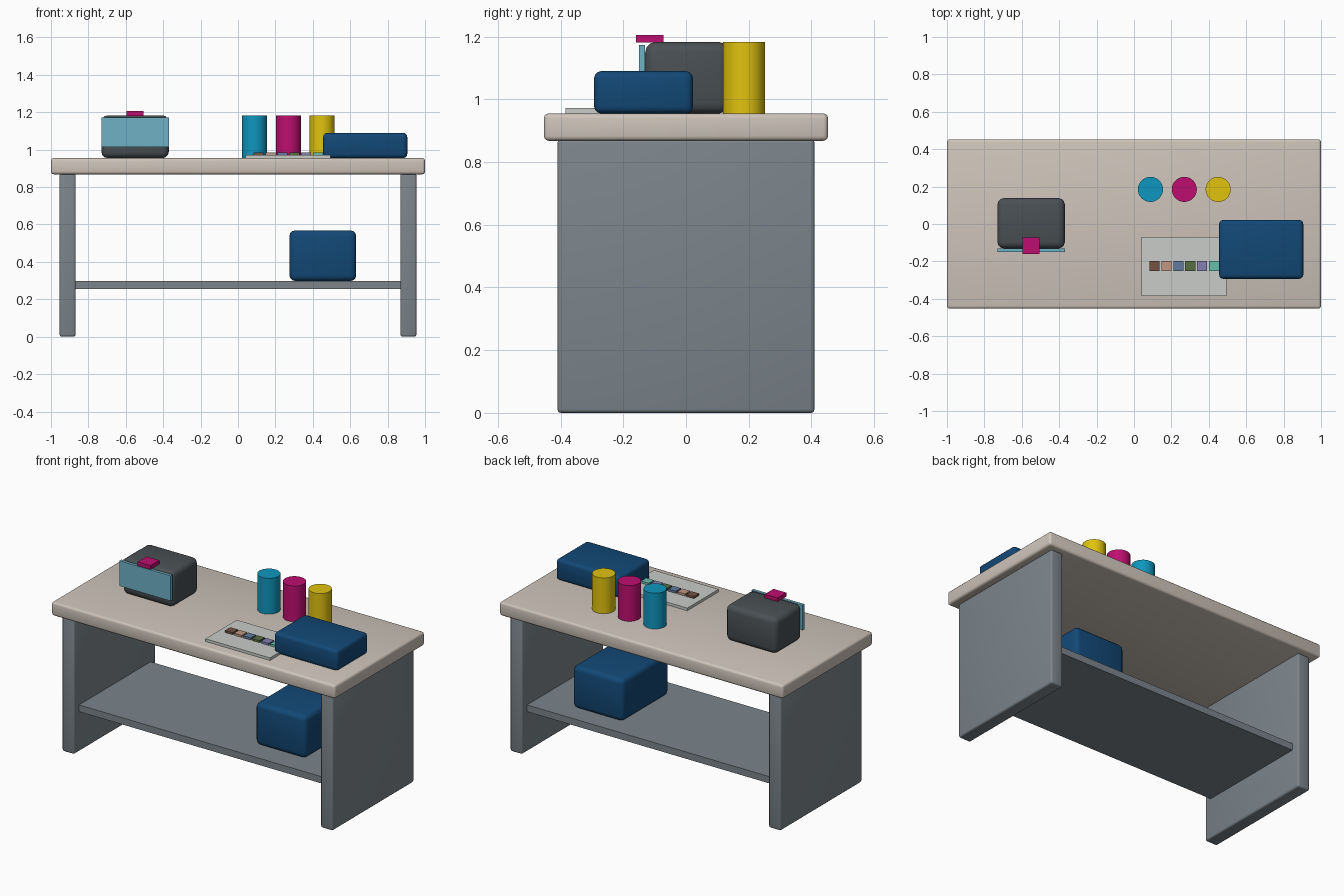
import bpy, bmesh
from math import radians

if "Cube" in bpy.data.objects:
    bpy.data.objects.remove(bpy.data.objects["Cube"])


def material(name, rgb):
    """Material from 0-255 sRGB values."""
    m = bpy.data.materials.new(name)
    lin = [((c / 255 + 0.055) / 1.055) ** 2.4 if c > 10 else c / 255 / 12.92 for c in rgb]
    m.diffuse_color = (*lin, 1)
    m.use_nodes = True
    m.node_tree.nodes["Principled BSDF"].inputs["Base Color"].default_value = m.diffuse_color
    return m


def finish(name, bm, mat, bevel=0, segments=3):
    me = bpy.data.meshes.new(name)
    bm.to_mesh(me)
    bm.free()
    ob = bpy.data.objects.new(name, me)
    bpy.context.collection.objects.link(ob)
    me.materials.append(mat)
    if bevel:
        mod = ob.modifiers.new("Bevel", "BEVEL")
        mod.width, mod.segments = bevel, segments
        mod.limit_method = 'ANGLE'
    bpy.ops.object.select_all(action='DESELECT')
    ob.select_set(True)
    bpy.context.view_layer.objects.active = ob
    if bevel:
        bpy.ops.object.modifier_apply(modifier="Bevel")
    bpy.ops.object.shade_smooth_by_angle(angle=radians(35))
    return ob


def box(name, x, y, z, mat, bevel=0):
    """Box from (min, max) ranges, with optional rounded edges."""
    bm = bmesh.new()
    bmesh.ops.create_cube(bm, size=1)
    for v in bm.verts:
        v.co = [r[0] + (c + 0.5) * (r[1] - r[0]) for c, r in zip(v.co, (x, y, z))]
    return finish(name, bm, mat, bevel)


def cylinder(name, x, y, z, radius, mat):
    bm = bmesh.new()
    bmesh.ops.create_cone(bm, cap_ends=True, segments=32, radius1=radius,
                          radius2=radius, depth=z[1] - z[0])
    bmesh.ops.translate(bm, verts=bm.verts, vec=(x, y, (z[0] + z[1]) / 2))
    return finish(name, bm, mat)


worktop = material("worktop", (206, 196, 186))
steel = material("steel", (124, 133, 139))
dark = material("dark", (74, 80, 84))
glass = material("pale_blue", (112, 177, 198))
cyan = material("cyan", (15, 150, 190))
pink = material("magenta", (190, 15, 112))
yellow = material("yellow", (225, 195, 15))
navy = material("navy", (18, 72, 118))
paper = material("paper", (200, 204, 199))

TOP = 0.955  # worktop surface height

# Bench: top, two slab legs, lower shelf
box("bench_top", (-1, 1), (-0.453, 0.453), (0.868, TOP), worktop, 0.015)
for side, cx in (("left", -0.911), ("right", 0.911)):
    box(side + "_leg", (cx - 0.043, cx + 0.043), (-0.41, 0.41), (0, 0.872), steel, 0.012)
box("lower_shelf", (-0.87, 0.87), (-0.36, 0.36), (0.255, 0.298), steel)

# Storage boxes on the shelf and on the top
box("shelf_box", (0.275, 0.632), (-0.225, 0.245), (0.298, 0.568), navy, 0.03)
box("top_box", (0.455, 0.905), (-0.293, 0.022), (TOP, 1.09), navy, 0.022)

# Instrument with front panel and button
box("instrument_body", (-0.73, -0.37), (-0.13, 0.138), (TOP, 1.183), dark, 0.033)
box("instrument_panel", (-0.73, -0.37), (-0.15, -0.131), (1.013, 1.173), glass)
box("instrument_button", (-0.595, -0.505), (-0.16, -0.071), (1.181, 1.206), pink)

# Row of three ink cylinders
for label, x, mat in (("cyan", 0.088, cyan), ("magenta", 0.269, pink), ("yellow", 0.45, yellow)):
    cylinder(label + "_canister", x, 0.185, (TOP, 1.183), 0.067, mat)

# Colour chart sheet with six swatches
box("chart_sheet", (0.04, 0.495), (-0.385, -0.07), (TOP, 0.972), paper)
swatches = [(115, 82, 68), (194, 150, 130), (98, 122, 157),
            (87, 108, 67), (133, 128, 177), (103, 189, 170)]
for i, rgb in enumerate(swatches):
    x = 0.11 + i * 0.0635
    box(f"swatch_{i + 1}", (x - 0.027, x + 0.027), (-0.25, -0.197), (0.971, 0.985),
        material(f"swatch_{i + 1}", rgb))
